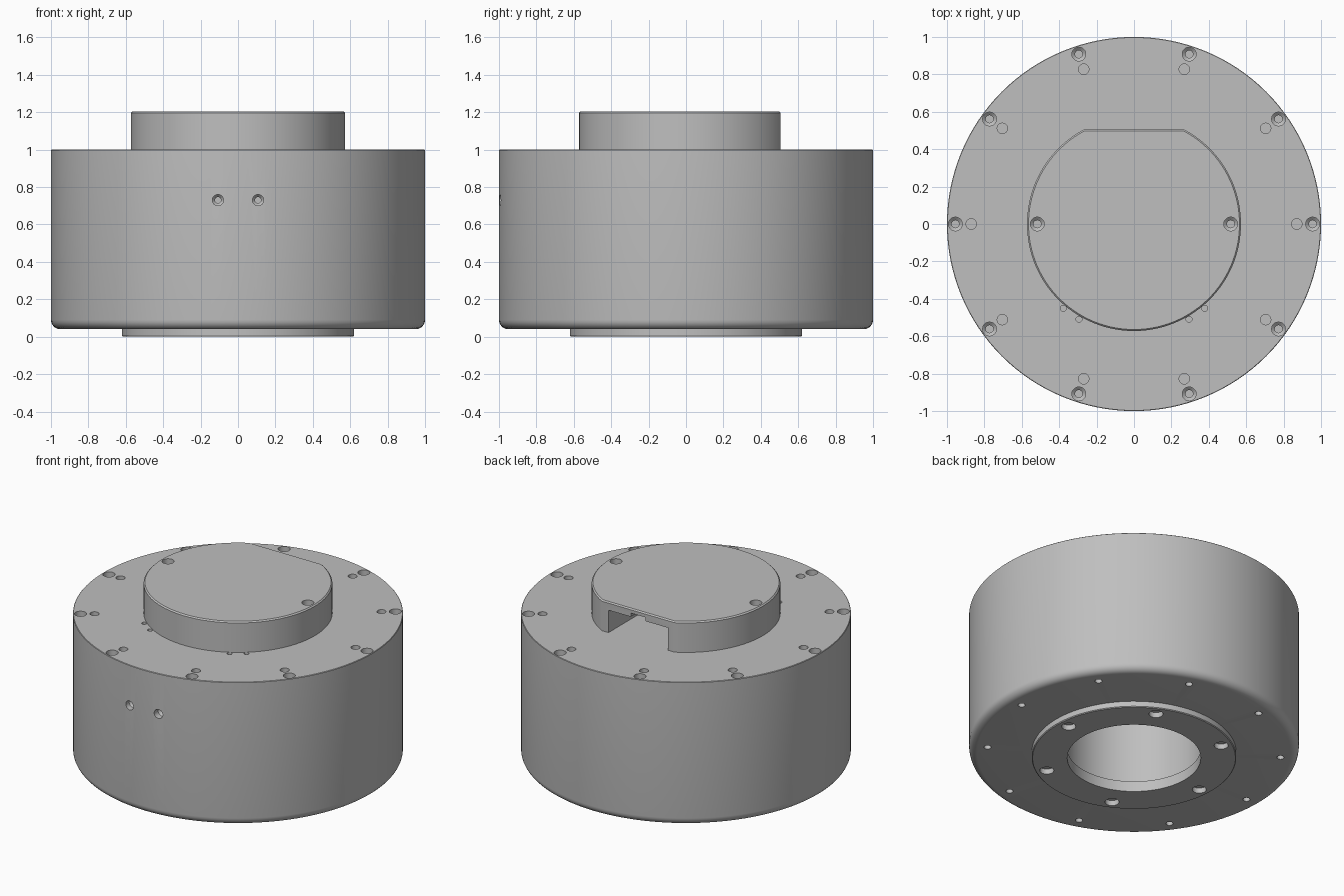
import bpy, bmesh
from math import pi, sin, cos, asin, radians
from mathutils import Matrix, Vector

cube = bpy.data.objects.get("Cube")
if cube:
    bpy.data.objects.remove(cube)

grey = bpy.data.materials.new("machined_grey")
grey.use_nodes = True
colour = (0.52, 0.52, 0.52, 1)
grey.diffuse_color = colour
grey.node_tree.nodes["Principled BSDF"].inputs["Base Color"].default_value = colour


def lathe(bm, profile, segments, matrix=Matrix(), closed=False):
    """Revolve (radius, z) points about z; radius 0 becomes a pole."""
    rings = []
    for r, z in profile:
        if r == 0:
            rings.append([bm.verts.new(matrix @ Vector((0, 0, z)))] * segments)
        else:
            rings.append([bm.verts.new(matrix @ Vector((r * cos(2 * pi * i / segments),
                          r * sin(2 * pi * i / segments), z))) for i in range(segments)])
    pairs = list(zip(rings, rings[1:]))
    if closed:
        pairs.append((rings[-1], rings[0]))
    for a, b in pairs:
        for i in range(segments):
            j = (i + 1) % segments
            bm.faces.new(list(dict.fromkeys((a[i], a[j], b[j], b[i]))))


def box(bm, low, high):
    low, high = Vector(low), Vector(high)
    m = Matrix.Translation((low + high) / 2) @ Matrix.Diagonal((high - low).to_4d())
    bmesh.ops.create_cube(bm, size=1, matrix=m)


def finish(name, bm):
    bmesh.ops.recalc_face_normals(bm, faces=bm.faces)
    mesh = bpy.data.meshes.new(name)
    bm.to_mesh(mesh)
    bm.free()
    mesh.materials.append(grey)
    obj = bpy.data.objects.new(name, mesh)
    bpy.context.collection.objects.link(obj)
    return obj


def cut(obj, bm):
    """Subtract the solids in bm from obj and discard the cutter."""
    cutter = finish("cutter", bm)
    cutter.hide_render = True
    mod = obj.modifiers.new("cut", 'BOOLEAN')
    mod.object, mod.solver = cutter, 'EXACT'
    bpy.context.view_layer.objects.active = obj
    bpy.ops.object.modifier_apply(modifier=mod.name)
    bpy.data.objects.remove(cutter)


def smooth(obj):
    bpy.ops.object.select_all(action='DESELECT')
    obj.select_set(True)
    bpy.context.view_layer.objects.active = obj
    bpy.ops.object.shade_smooth_by_angle(angle=radians(30))


def hole(bm, location, radius, depth, rotation=Matrix()):
    """Plain round hole going down from location."""
    m = Matrix.Translation(location) @ rotation
    lathe(bm, [(0, 0.03), (radius, 0.03), (radius, -depth), (0, -depth)], 20, m)


def screw_hole(bm, location, radius=0.037, rotation=Matrix()):
    """Counterbored hole going down from location."""
    m = Matrix.Translation(location) @ rotation
    lathe(bm, [(0, 0.03), (radius, 0.03), (radius, -0.04), (radius * 0.55, -0.055),
               (radius * 0.55, -0.12), (0, -0.12)], 20, m)


def polar(radius, degrees, z):
    return Vector((radius * cos(radians(degrees)), radius * sin(radians(degrees)), z))


flip = Matrix.Rotation(pi, 4, 'X')

# Main body: drum with rounded lower edge and a blind bore from below
bm = bmesh.new()
fillet = [(0.95 + 0.05 * sin(t * pi / 12), 0.09 - 0.05 * cos(t * pi / 12)) for t in range(7)]
lathe(bm, [(0, 0.93), (0.43, 0.93), (0.43, 0.04)] + fillet + [(1, 0.997), (0.997, 1), (0, 1)], 128)
body = finish("body", bm)

bm = bmesh.new()
for k in range(10):
    screw_hole(bm, polar(0.955, 36 * k, 1))
    hole(bm, polar(0.87, 36 * k, 1), 0.028, 0.06)
    hole(bm, polar(0.89, 36 * k, 0.04), 0.022, 0.06, flip)
for angle in (230, 240, 300, 310):
    hole(bm, polar(0.588, angle, 1), 0.016, 0.05)
for x in (-0.107, 0.107):
    screw_hole(bm, (x, -0.995, 0.73), 0.03, Matrix.Rotation(pi / 2, 4, 'X'))
cut(body, bm)
smooth(body)

# Mounting flange: stepped ring under the body
bm = bmesh.new()
lathe(bm, [(0.405, 0), (0.615, 0), (0.62, 0.005), (0.62, 0.045),
           (0.435, 0.045), (0.435, 0.07), (0.405, 0.07)], 96, closed=True)
flange = finish("mounting_flange", bm)
bm = bmesh.new()
for k in range(6):
    hole(bm, polar(0.55, 60 * k + 4, 0), 0.043, 0.035, flip)
cut(flange, bm)
smooth(flange)

# Cap: round boss with a flat at the back and a chamfered top edge
radius, flat, base, top = 0.572, 0.505, 1.0, 1.205
start = pi - asin(flat / radius)
sweep = 2 * pi - (pi - 2 * asin(flat / radius))
bm = bmesh.new()
outline = [bm.verts.new((radius * cos(start + sweep * i / 96),
                         radius * sin(start + sweep * i / 96), base)) for i in range(97)]
face = bm.faces.new(outline)
extruded = bmesh.ops.extrude_face_region(bm, geom=[face])["geom"]
moved = [v for v in extruded if isinstance(v, bmesh.types.BMVert)]
bmesh.ops.translate(bm, verts=moved, vec=(0, 0, top - base))
rim = [e for e in bm.edges if all(v.co.z > top - 0.001 for v in e.verts)]
bmesh.ops.bevel(bm, geom=rim, offset=0.008, segments=1, affect='EDGES')
cap = finish("cap", bm)

bm = bmesh.new()
for x in (-0.517, 0.517):
    screw_hole(bm, (x, 0, top))
cut(cap, bm)

# Cable outlet through the back of the cap, with a raised centre notch
for half_width, front, ceiling in ((0.22, -0.25, 1.15), (0.055, 0.3, 1.175)):
    bm = bmesh.new()
    box(bm, (-half_width, front, 0.95), (half_width, 0.7, ceiling))
    cut(cap, bm)
smooth(cap)
